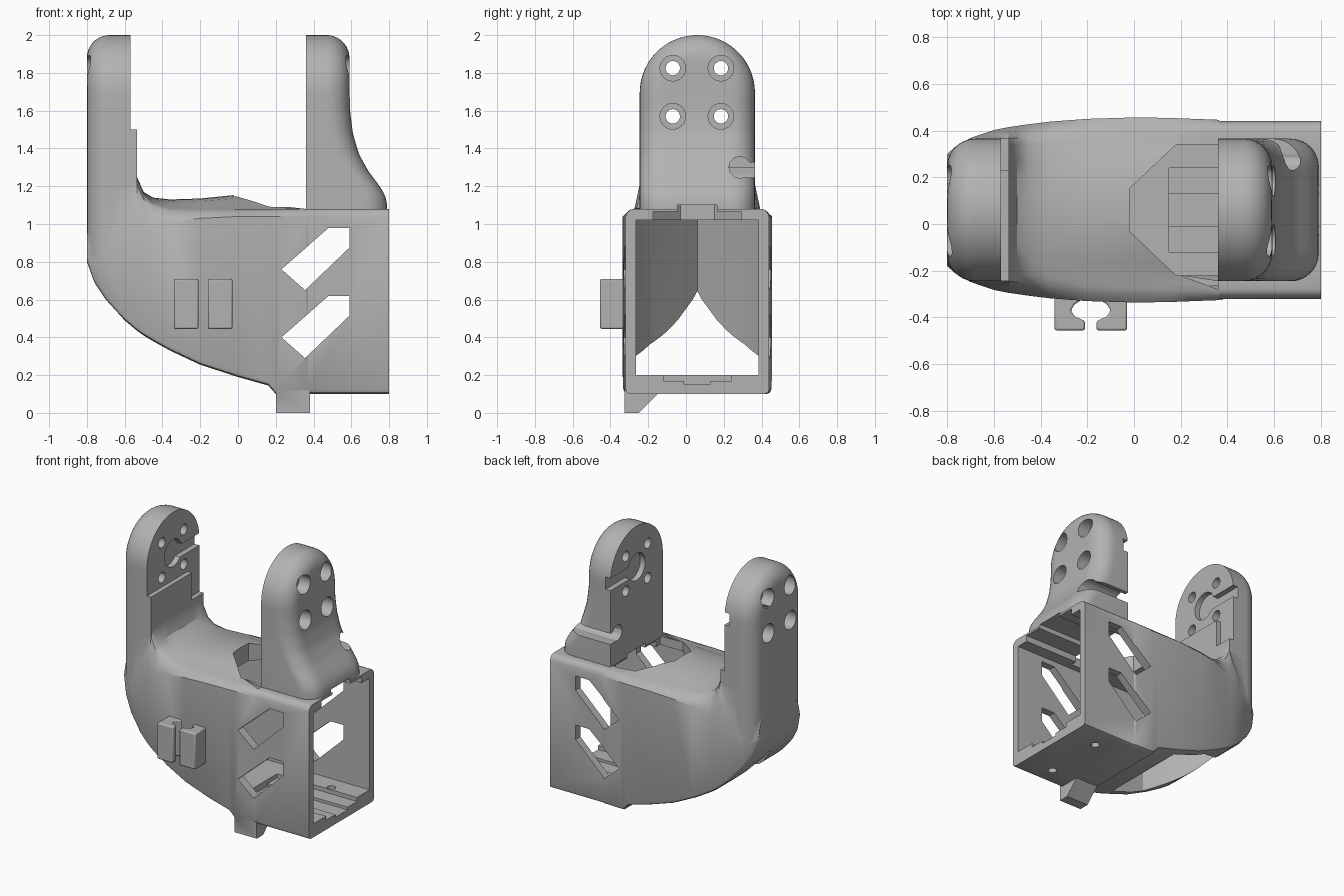
import bpy, bmesh, math

if "Cube" in bpy.data.objects:
    bpy.data.objects.remove(bpy.data.objects["Cube"])

C = 0.06      # y of the bracket's centre plane
R = 0.305     # half width of the arms
TOP = 1.695   # centre height of the rounded arm tops

grey = bpy.data.materials.new("plain_grey")
grey.use_nodes = True
grey.diffuse_color = (0.45, 0.45, 0.45, 1)
grey.node_tree.nodes["Principled BSDF"].inputs["Base Color"].default_value = (0.45, 0.45, 0.45, 1)


def loft(name, sections):
    """Skin a list of equal-length closed sections and cap the ends."""
    bm = bmesh.new()
    rings = [[bm.verts.new(p) for p in s] for s in sections]
    n = len(rings[0])
    for a, b in zip(rings, rings[1:]):
        for i in range(n):
            j = (i + 1) % n
            bm.faces.new((a[i], a[j], b[j], b[i]))
    bm.faces.new(rings[0])
    bm.faces.new(rings[-1])
    bmesh.ops.recalc_face_normals(bm, faces=bm.faces)
    mesh = bpy.data.meshes.new(name)
    bm.to_mesh(mesh)
    bm.free()
    ob = bpy.data.objects.new(name, mesh)
    bpy.context.collection.objects.link(ob)
    mesh.materials.append(grey)
    return ob


def prism(name, pts, axis, a, b):
    """Extrude a flat outline along an axis; outline uses the other two axes in order."""
    def place(p, t):
        q = list(p)
        q.insert("xyz".index(axis), t)
        return q
    return loft(name, [[place(p, t) for p in pts] for t in (a, b)])


def box(name, x, y, z):
    return prism(name, [(x[0], y[0]), (x[1], y[0]), (x[1], y[1]), (x[0], y[1])], "z", *z)


def circle(u, v, r, n=24):
    return [(u + r * math.cos(math.tau * i / n), v + r * math.sin(math.tau * i / n)) for i in range(n)]


def interp(table, t):
    for (a, *u), (b, *v) in zip(table, table[1:]):
        if t <= b:
            f = max(0, (t - a) / (b - a))
            return [p + (q - p) * f for p, q in zip(u, v)]
    return table[-1][1:]


def combine(target, other, operation):
    m = target.modifiers.new("combine", "BOOLEAN")
    m.operation, m.object, m.solver = operation, other, "EXACT"
    bpy.context.view_layer.objects.active = target
    bpy.ops.object.modifier_apply(modifier=m.name)
    bpy.data.objects.remove(other)


# Hull stations: x, bottom, half width, shoulder height, top edge height, top half width, crown
hull = [
    (-0.80, 0.80, 0.24, 0.85, 0.95, 0.20, 0),
    (-0.76, 0.69, 0.275, 0.82, 0.98, 0.24, 0),
    (-0.70, 0.60, 0.308, 0.84, 1.05, 0.27, 0),
    (-0.60, 0.49, 0.342, 0.90, 1.15, 0.28, 0),
    (-0.535, 0.435, 0.355, 0.94, 1.25, 0.28, 0),
    (-0.50, 0.41, 0.36, 0.96, 1.16, 0.28, 0.01),
    (-0.45, 0.38, 0.367, 0.99, 1.11, 0.28, 0.03),
    (-0.36, 0.33, 0.378, 1.02, 1.08, 0.29, 0.05),
    (-0.20, 0.255, 0.39, 1.04, 1.08, 0.30, 0.055),
    (0.00, 0.19, 0.396, 1.05, 1.08, 0.30, 0.075),
    (0.16, 0.145, 0.394, 1.05, 1.08, 0.31, 0.05),
    (0.20, 0.10, 0.392, 1.05, 1.08, 0.32, 0.04),
    (0.36, 0.10, 0.386, 1.05, 1.08, 0.34, 0),
    (0.37, 0.10, 0.38, 1.05, 1.08, 0.34, 0),
    (0.80, 0.10, 0.38, 1.05, 1.08, 0.34, 0),
]


def hull_section(x, zb, w, zs, zt, wt, crown):
    r = 0.025
    half = [(w - r, zb), (w - r * 0.3, zb + r * 0.3), (w, zb + r)]
    half += [(w, zs - 0.01)]
    half += [(w + (wt - w) * f, zs + (zt - zs) * math.sin(f * math.pi / 2)) for f in (0.3, 0.65, 1)]
    half += [(wt * s, zt + crown * (1 - s * s)) for s in (0.75, 0.5, 0.25)]
    full = half + [(0, zt + crown)] + [(-y, z) for y, z in reversed(half)]
    return [(x, C + y, z) for y, z in full]


body = loft("bracket", [hull_section(*s) for s in hull])


# Arms: flat inside, rounded outer rim, semicircular top
def arm(name, sign, x_in, table, r=0.12):
    z0 = table[0][0]
    rows = [z0 + (TOP - z0) * i / 24 for i in range(24)]
    rows += [TOP + R * math.sin(math.radians(a)) for a in range(0, 90, 6)]
    rows.append(TOP + R * 0.9998)
    sections = []
    for z in rows:
        h = max(0, z - TOP)
        w = math.sqrt(R * R - h * h)
        depth = interp(table, z)[0]
        ring = [(x_in, C - w, z)]
        for i in range(25):
            y = -w * math.cos(math.pi * i / 24)
            edge = min(r, max(0, R - math.hypot(y, h)))
            x = depth - r + math.sqrt(r * r - (r - edge) ** 2)
            ring.append((x_in + sign * max(0.01, x), C + y, z))
        ring.append((x_in, C + w, z))
        sections.append(ring)
    return loft(name, sections)


left_depth = [(0.55, 0.10), (0.6, 0.155), (0.69, 0.22), (0.8, 0.265), (2, 0.265)]
right_depth = [(1.03, 0.43), (1.1, 0.43), (1.15, 0.42), (1.2, 0.39), (1.28, 0.33), (1.37, 0.28),
               (1.48, 0.248), (1.6, 0.233), (1.75, 0.23), (2, 0.23)]
combine(body, arm("closed_side_arm", -1, -0.535, left_depth), "UNION")
combine(body, arm("open_side_arm", 1, 0.36, right_depth), "UNION")

# Locating tab under the floor
tab = [(-0.325, 0), (-0.25, 0), (-0.13, 0.12), (-0.325, 0.12)]
combine(body, prism("tab", tab, "x", 0.2, 0.38), "UNION")

# Inner cavity with a pointed end, plus stepped grooves in floor and ceiling
cutters = []
half = [(0.9, 0.325), (-0.3, 0.325), (-0.42, 0.25)]
plan = half + [(-0.73, 0)] + [(x, -y) for x, y in reversed(half)]
cutters.append(prism("cavity", [(x, C + y) for x, y in plan], "z", 0.2, 1.02))
for w, low, high in ((0.18, 0.17, 0.3), (0.07, 0.15, 0.3), (0.235, 0.9, 1.065), (0.105, 0.9, 1.1)):
    cutters.append(box("groove", (0.15, 0.9), (C - w, C + w), (low, high)))

# Opening in the roof
roof = [(-0.02, -0.09), (0.18, -0.28), (0.365, -0.28), (0.365, 0.28), (0.18, 0.28), (-0.02, 0.09)]
cutters.append(prism("roof_opening", [(x, C + y) for x, y in roof], "z", 0.9, 1.075))
roof_upper = [(min(x, 0.359), C + y) for x, y in roof]
cutters.append(prism("roof_opening_upper", roof_upper, "z", 1.0, 1.3))

# Slanted windows through both side walls
window = [(0.23, 0.40), (0.355, 0.29), (0.59, 0.515), (0.59, 0.62), (0.48, 0.62)]
for dz in (0, 0.36):
    cutters.append(prism("window", [(x, z + dz) for x, z in window], "y", -0.6, 0.7))

# Screw holes with countersinks in both arms
for y in (C - 0.13, C + 0.125):
    for z in (1.57, 1.825):
        cutters.append(prism("hole", circle(y, z, 0.038), "x", -1, 1))
        cutters.append(prism("countersink", circle(y, z, 0.068), "x", 0.5, 1))
        cutters.append(prism("countersink", circle(y, z, 0.068), "x", -1, -0.71))

# Round recess and side channel on the inside of each arm
for a, b in ((-0.61, -0.5), (0.3, 0.40)):
    cutters.append(prism("recess", circle(C, 1.7, 0.1), "x", a, b))
    cutters.append(box("channel", (a, b), (C, 0.5), (1.64, 1.73)))
cutters.append(box("arm_step", (-0.57, -0.4), (-0.5, 0.6), (1.5, 2.1)))
cutters.append(box("arm_side_step", (-0.57, -0.4), (0.23, 0.6), (1.3, 1.6)))

# Cable keyhole at the back of the flared arm
cutters.append(prism("keyhole", circle(0.285, 1.3, 0.058, 12), "x", 0.3, 0.9))
cutters.append(box("key_slot", (0.3, 0.9), (0.29, 0.5), (1.245, 1.325)))

# Screw holes in the floor
for y in (-0.24, 0.21):
    cutters.append(prism("floor_hole", circle(0.57, C + y, 0.03, 12), "z", 0, 0.3))

for c in cutters:
    combine(body, c, "DIFFERENCE")

# Pair of hooks forming a cable clip on the front wall
hook = [(-0.155, -0.31), (-0.155, -0.45), (-0.025, -0.45), (-0.025, -0.455), (-0.16, -0.455)]
hook = [(0.155, -0.30), (0.155, -0.455), (0.025, -0.455), (0.025, -0.415), (0.07, -0.395),
        (0.085, -0.37), (0.07, -0.345), (0.04, -0.325), (0.04, -0.30)]
for name, s in (("clip_hook_left", 1), ("clip_hook_right", -1)):
    ob = prism(name, [(-0.185 + s * x, y) for x, y in hook], "z", 0.445, 0.71)
    m = ob.modifiers.new("soft_edges", "BEVEL")
    m.width, m.segments = 0.008, 2

# Smooth curved faces, keep hard edges crisp
for ob in list(bpy.context.collection.objects):
    if ob.type == "MESH" and ob.name.startswith(("bracket", "clip_hook")):
        bpy.ops.object.select_all(action="DESELECT")
        ob.select_set(True)
        bpy.context.view_layer.objects.active = ob
        bpy.ops.object.shade_smooth_by_angle(angle=math.radians(30))
